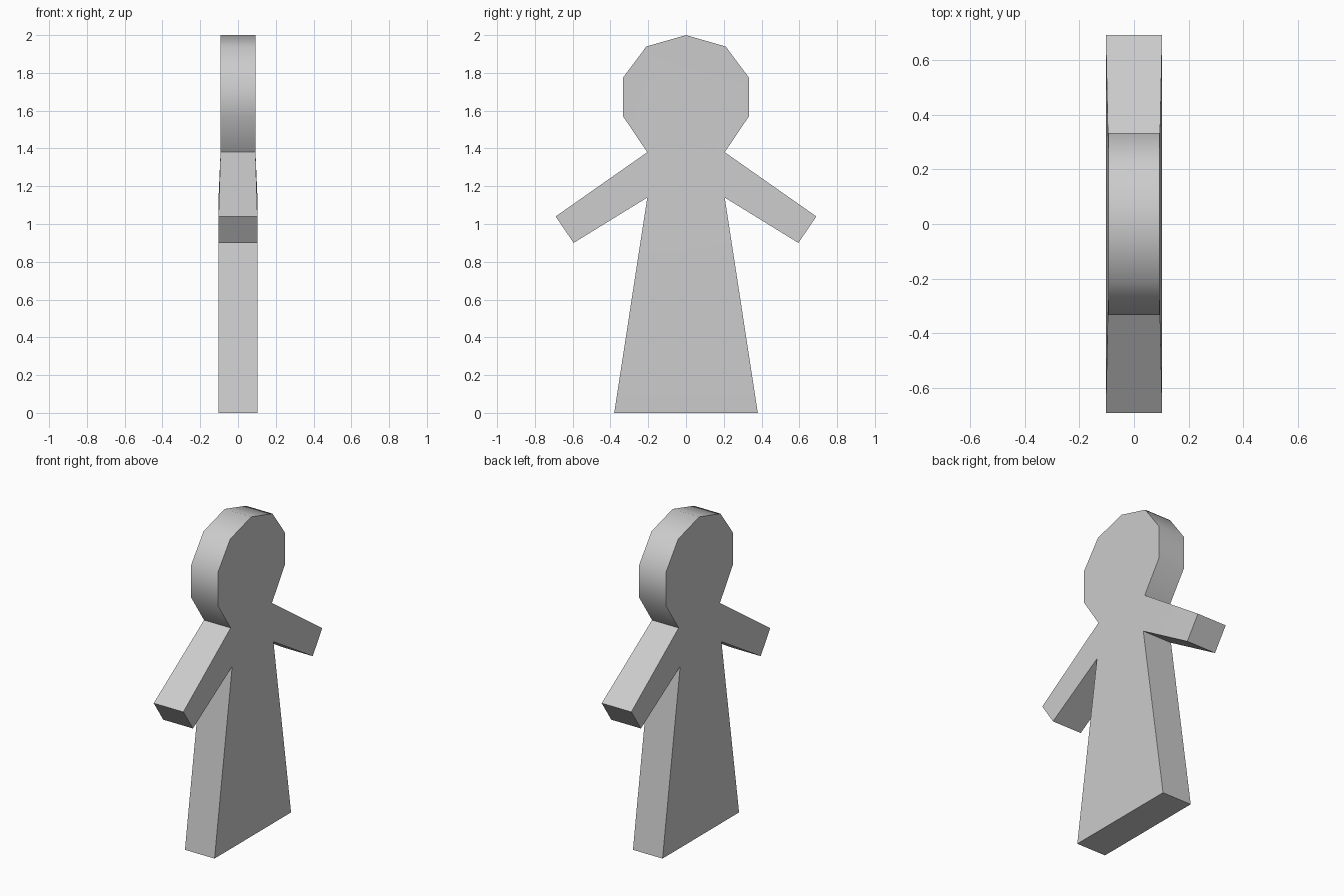
import bpy, bmesh

if "Cube" in bpy.data.objects:
    bpy.data.objects.remove(bpy.data.objects["Cube"])

THIN, THICK = 0.0925, 0.103   # half thickness at the head / at arms and skirt

# Right half outline points: name -> (y, z, half thickness)
HALF = {
    "brow":     (0.21, 1.94, THIN),
    "temple":   (0.333, 1.775, THIN),
    "cheek":    (0.333, 1.57, THIN),
    "neck":     (0.205, 1.38, THIN),
    "hand_top": (0.69, 1.04, THICK),
    "hand_low": (0.595, 0.90, THICK),
    "armpit":   (0.205, 1.14, THICK),
    "hem":      (0.38, 0.0, THICK),
}
points = {"crown": (0.0, 2.0, THIN)}
for name, (y, z, t) in HALF.items():
    points[name + "_r"] = (y, z, t)
    points[name + "_l"] = (-y, z, t)

# Panels sharing edges: head, chest, skirt, two arms
head_right = ["crown", "brow_r", "temple_r", "cheek_r", "neck_r"]
head_left = ["neck_l", "cheek_l", "temple_l", "brow_l"]
panels = [
    head_right + head_left,
    ["neck_l", "neck_r", "armpit_r", "armpit_l"],
    ["armpit_l", "armpit_r", "hem_r", "hem_l"],
]
for s in ("_r", "_l"):
    panels.append([n + s for n in ("neck", "hand_top", "hand_low", "armpit")])

bm = bmesh.new()
near = {n: bm.verts.new((t, y, z)) for n, (y, z, t) in points.items()}
far = {n: bm.verts.new((-t, y, z)) for n, (y, z, t) in points.items()}

# Both flat sides
for panel in panels:
    bm.faces.new([near[n] for n in panel])
    bm.faces.new([far[n] for n in reversed(panel)])

# Rim walls along every outline edge
opposite = {near[n]: far[n] for n in points}
for e in [e for e in bm.edges if e.is_boundary and e.verts[0] in opposite]:
    a, b = e.verts
    bm.faces.new([a, b, opposite[b], opposite[a]])

bmesh.ops.recalc_face_normals(bm, faces=bm.faces[:])
mesh = bpy.data.meshes.new("flat_figure")
bm.to_mesh(mesh)
bm.free()

figure = bpy.data.objects.new("flat_figure", mesh)
bpy.context.collection.objects.link(figure)

# Rounded shading on the head rim, crisp elsewhere
bpy.context.view_layer.objects.active = figure
figure.select_set(True)
bpy.ops.object.shade_smooth_by_angle(angle=0.72)
